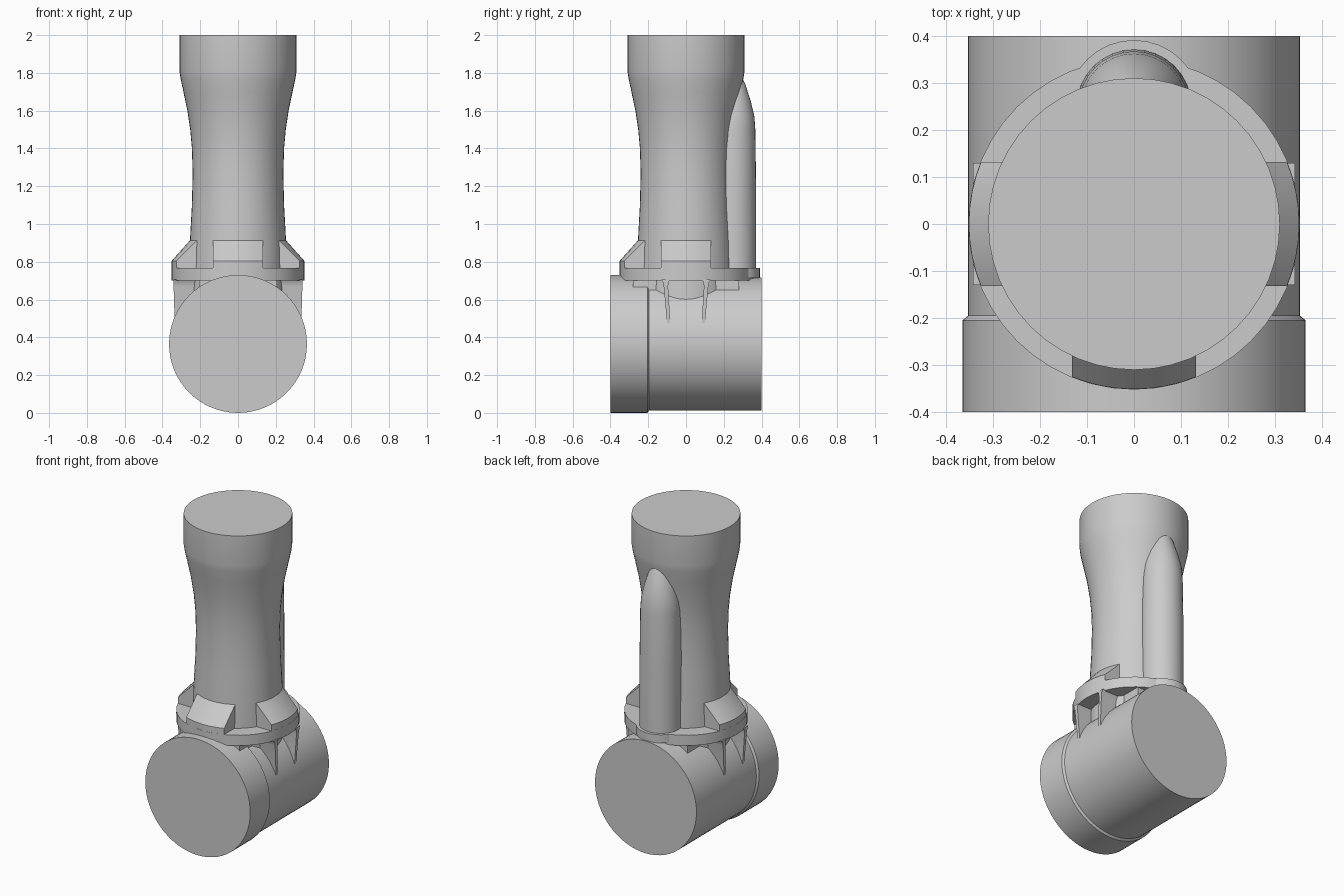
import bpy
import bmesh
from math import sin, cos, pi, sqrt, radians
from mathutils import Matrix, Vector

cube = bpy.data.objects.get("Cube")
if cube:
    bpy.data.objects.remove(cube, do_unlink=True)

grey = bpy.data.materials.new("plain grey")
grey.use_nodes = True
GREY = (0.6, 0.6, 0.6, 1)
grey.diffuse_color = GREY
for node in grey.node_tree.nodes:
    if node.type == 'BSDF_PRINCIPLED':
        node.inputs["Base Color"].default_value = GREY


def loft(name, rings, matrix=Matrix()):
    """Skin a row of equal-length closed rings and cap both ends."""
    bm = bmesh.new()
    loops = [[bm.verts.new(matrix @ Vector(p)) for p in ring] for ring in rings]
    for low, high in zip(loops, loops[1:]):
        for i in range(len(low)):
            j = (i + 1) % len(low)
            bm.faces.new((low[i], low[j], high[j], high[i]))
    bm.faces.new(loops[0][::-1])
    bm.faces.new(loops[-1])
    bmesh.ops.recalc_face_normals(bm, faces=bm.faces)
    mesh = bpy.data.meshes.new(name)
    bm.to_mesh(mesh)
    bm.free()
    mesh.materials.append(grey)
    mesh.shade_smooth()
    mesh.set_sharp_from_angle(angle=radians(30))
    obj = bpy.data.objects.new(name, mesh)
    bpy.context.collection.objects.link(obj)
    return obj


def turned(name, profile, matrix=Matrix(), sides=48):
    """Round part from (height, radius) pairs."""
    rings = [[(r * cos(2 * pi * i / sides), r * sin(2 * pi * i / sides), z)
              for i in range(sides)] for z, r in profile]
    return loft(name, rings, matrix)


def rectangle(x0, x1, y0, y1, z):
    return [(x0, y0, z), (x1, y0, z), (x1, y1, z), (x0, y1, z)]


# Horizontal barrel with a wider front collar
along_y = Matrix.Translation((0, 0, 0.365)) @ Matrix.Rotation(-pi / 2, 4, 'X')
turned("barrel", [(-0.4, 0.365), (-0.205, 0.365), (-0.195, 0.353), (0.4, 0.353)],
       along_y, 64)

# Waisted upright column
turned("column", [(0.6, 0.262), (0.9, 0.255), (1.1, 0.244), (1.27, 0.24),
                  (1.4, 0.244), (1.5, 0.253), (1.6, 0.268), (1.7, 0.289),
                  (1.77, 0.304), (1.81, 0.31), (2.0, 0.31)])

# Rear side tube with a domed tip, and the flange lobe around its foot
at_tube = Matrix.Translation((0, 0.249, 0))
turned("rear_tube", [(0.7, 0.123), (1.2, 0.122), (1.5, 0.118), (1.57, 0.113),
                     (1.65, 0.094), (1.74, 0.065), (1.8, 0.035)], at_tube, 32)
turned("flange_lobe", [(0.715, 0.142), (0.766, 0.142)], at_tube, 32)

# Flange and the neck joining it to the barrel
turned("flange", [(0.7, 0.352), (0.766, 0.352)])
loft("neck", [rectangle(-0.207, 0.207, -0.28, 0.28, z) for z in (0.55, 0.72)])

# Sloped gussets with parallel sides and curved outer faces
SECTION = [(0.22, 0.74), (0.351, 0.74), (0.351, 0.805), (0.251, 0.917), (0.22, 0.917)]
HALF = 0.132
for name, turn in (("front", 0), ("left", pi / 2), ("right", -pi / 2)):
    rings = []
    for i in range(9):
        t = HALF * (i / 4 - 1)
        rings.append([(t, -sqrt(r * r - t * t), z) for r, z in SECTION])
    loft(name + "_gusset", rings, Matrix.Rotation(turn, 4, 'Z'))

# Tapered ribs running down both sides of the barrel
for side, sx in (("left", 1), ("right", -1)):
    for end, sy in (("front", -1), ("rear", 1)):
        loft(side + "_" + end + "_rib", [
            rectangle(0.2, 0.335, 0.083, 0.1, 0.475),
            rectangle(0.18, 0.341, 0.095, 0.118, 0.67),
            rectangle(0.18, 0.342, 0.092, 0.122, 0.69),
            rectangle(0.18, 0.342, 0.085, 0.13, 0.705),
        ], Matrix.Diagonal((sx, sy, 1, 1)))
